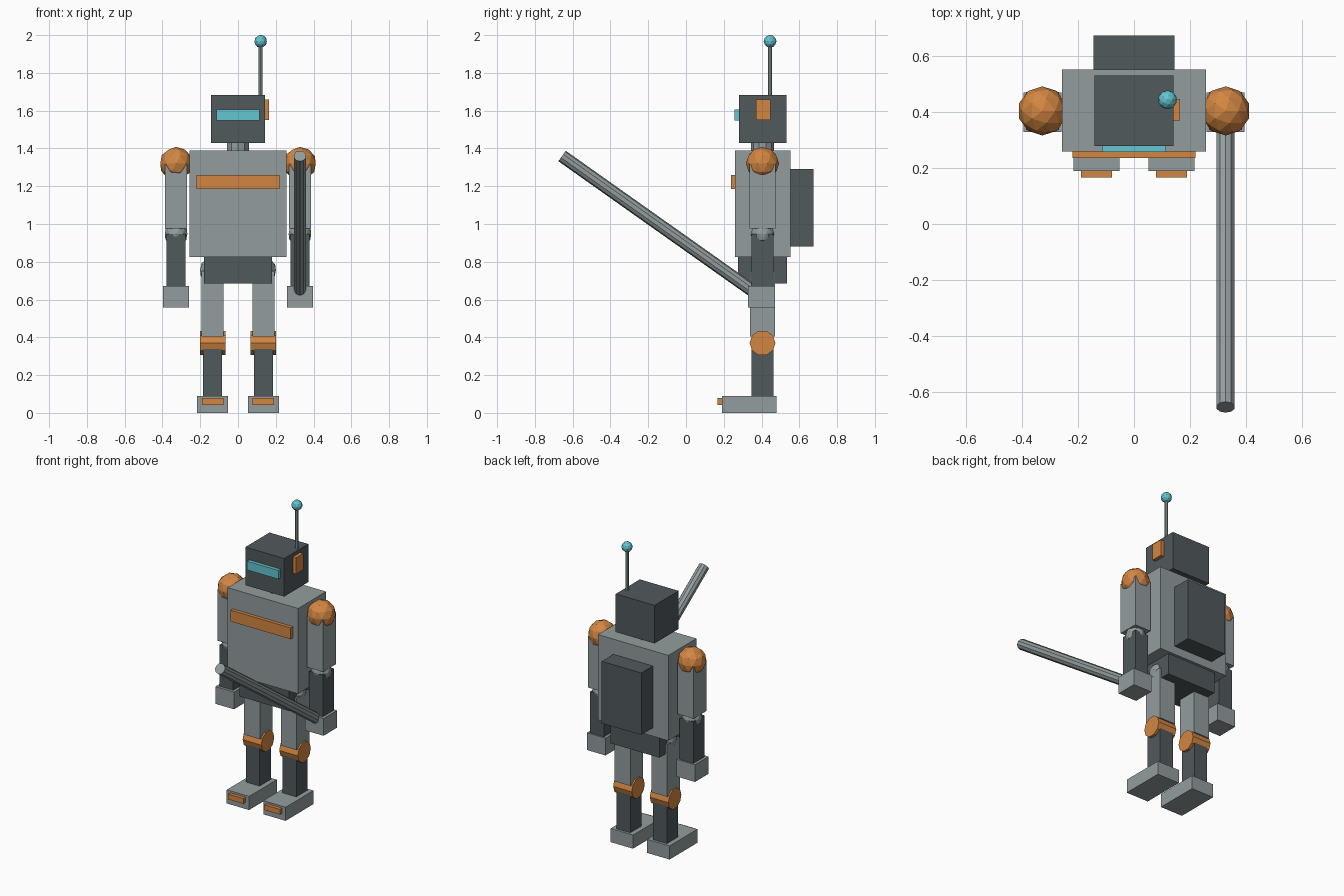
import bpy, math
from mathutils import Vector

if "Cube" in bpy.data.objects:
    bpy.data.objects.remove(bpy.data.objects["Cube"])


def material(name, rgb):
    m = bpy.data.materials.new(name)
    m.diffuse_color = (*rgb, 1)
    m.use_nodes = True
    m.node_tree.nodes["Principled BSDF"].inputs["Base Color"].default_value = m.diffuse_color
    return m


GREY = material("steel grey", (0.29, 0.335, 0.34))
DARK = material("dark grey", (0.082, 0.1, 0.107))
ORANGE = material("orange", (0.65, 0.24, 0.055))
CYAN = material("cyan", (0.125, 0.56, 0.64))
Y = 0.405  # depth of the body axis


def finish(name, mat):
    o = bpy.context.object
    o.name = name
    o.data.materials.append(mat)
    return o


def box(name, mat, x, y, z):
    """Box from (min, max) ranges."""
    r = (x, y, z)
    bpy.ops.mesh.primitive_cube_add(size=1, location=[(a + b) / 2 for a, b in r])
    o = finish(name, mat)
    o.scale = [b - a for a, b in r]
    return o


def ball(name, mat, loc, radius):
    bpy.ops.mesh.primitive_ico_sphere_add(subdivisions=2, radius=radius, location=loc)
    return finish(name, mat)


def rod(name, mat, a, b, radius, sides):
    """Cylinder between two points."""
    a, b = Vector(a), Vector(b)
    d = b - a
    bpy.ops.mesh.primitive_cylinder_add(vertices=sides, radius=radius, depth=d.length,
                                        location=(a + b) / 2)
    o = finish(name, mat)
    if abs(d.x) > 1e-6:
        o.rotation_euler = (0, math.pi / 2, 0)
    else:
        o.rotation_euler = (math.atan2(-d.y, d.z), 0, 0)
    return o


def around(c, half):
    return (c - half, c + half)


# Torso
box("torso", GREY, (-0.258, 0.258), (0.26, 0.553), (0.825, 1.39))
box("chest_stripe", ORANGE, (-0.22, 0.22), (0.237, 0.262), (1.185, 1.26))
box("backpack", DARK, (-0.145, 0.145), (0.55, 0.675), (0.88, 1.29))
box("pelvis", DARK, (-0.18, 0.18), (0.275, 0.535), (0.685, 0.83))

# Head
rod("neck", GREY, (0, Y, 1.37), (0, Y, 1.45), 0.06, 10)
box("head", DARK, (-0.142, 0.142), (0.28, 0.532), (1.43, 1.682))
box("visor", CYAN, (-0.115, 0.115), (0.257, 0.282), (1.547, 1.605))
box("ear_plate", ORANGE, (0.14, 0.165), (0.37, 0.448), (1.55, 1.658))
rod("antenna", GREY, (0.12, 0.445, 1.67), (0.12, 0.445, 1.96), 0.011, 8)
ball("antenna_tip", CYAN, (0.12, 0.445, 1.967), 0.034)

for s, side in ((-1, "right"), (1, "left")):
    # Arm
    x = 0.328 * s
    ball(side + "_shoulder", ORANGE, (x, Y, 1.32), 0.088)
    box(side + "_upper_arm", GREY, around(x, 0.059), around(Y, 0.068), (0.975, 1.315))
    ball(side + "_elbow", GREY, (x, Y, 0.947), 0.063)
    box(side + "_forearm", DARK, around(x, 0.05), around(Y, 0.058), (0.66, 0.947))
    box(side + "_hand", GREY, around(x, 0.068), around(0.4, 0.071), (0.558, 0.672))

    # Leg
    x = 0.134 * s
    ball(side + "_hip", GREY, (x, Y, 0.755), 0.07)
    box(side + "_thigh", GREY, around(x, 0.058), around(Y, 0.066), (0.405, 0.75))
    rod(side + "_knee", ORANGE, (x - 0.068, Y, 0.37), (x + 0.068, Y, 0.37), 0.068, 10)
    box(side + "_shin", DARK, around(x, 0.05), around(Y, 0.058), (0.08, 0.37))
    box(side + "_foot", GREY, around(x, 0.082), (0.19, 0.48), (0, 0.09))
    box(side + "_toe_plate", ORANGE, around(x, 0.056), (0.167, 0.192), (0.043, 0.078))

# Staff held in the left hand
rod("staff", GREY, (0.328, 0.40, 0.613), (0.328, -0.656, 1.36), 0.034, 10)
